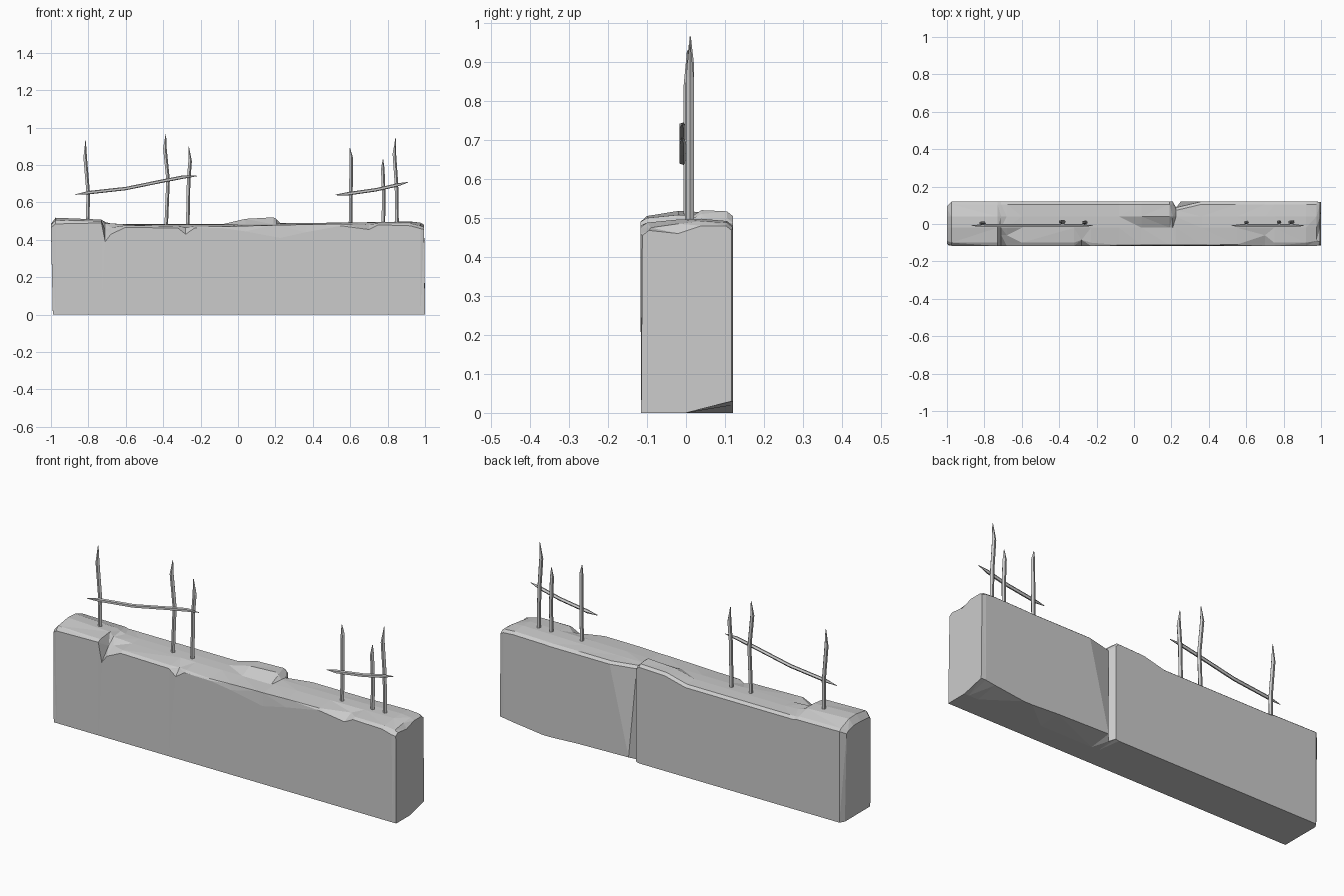
import bpy, bmesh, math
from mathutils import Vector


def make_object(name, bm):
    bmesh.ops.recalc_face_normals(bm, faces=bm.faces)
    mesh = bpy.data.meshes.new(name)
    bm.to_mesh(mesh)
    bm.free()
    obj = bpy.data.objects.new(name, mesh)
    bpy.context.collection.objects.link(obj)
    return obj


def loft(name, rings):
    """Closed skin over a row of equal rings, triangulated for flat facets."""
    bm = bmesh.new()
    rows = [[bm.verts.new(p) for p in ring] for ring in rings]
    n = len(rows[0])
    for a, b in zip(rows, rows[1:]):
        for i in range(n):
            j = (i + 1) % n
            bm.faces.new((a[i], a[j], b[j], b[i]))
    bm.faces.new(rows[0])
    bm.faces.new(rows[-1])
    bmesh.ops.triangulate(bm, faces=bm.faces[:])
    return make_object(name, bm)


def section(x, front=-0.117, f_face=0.468, f_in=-0.1, f_top=0.477, mid=0.482,
            ridge=0.484, b_top=0.482, back=0.12, base=0.0, foot=None):
    """One cross-section: heights of the chipped top edge, front to back."""
    foot = x if foot is None else foot
    return [(foot, -0.115, 0), (x, front, f_face), (x, f_in, f_top),
            (x, -0.02, mid), (x, 0.04, ridge), (x, back - 0.015, b_top),
            (x, back, b_top - 0.012), (foot, back, base), (foot, 0.0, 0)]


# Broken wall slab: raised left end, chipped front edge, central lump, rear crack
loft("broken_wall", [
    section(-1.0, -0.105, 0.465, -0.09, 0.48, 0.485, 0.485, 0.475, 0.095, foot=-0.99),
    section(-0.975, f_face=0.485, f_top=0.505, mid=0.518, ridge=0.515, b_top=0.49),
    section(-0.73, f_face=0.49, f_top=0.50, mid=0.508, ridge=0.505, b_top=0.487),
    section(-0.71, f_face=0.39, f_in=-0.06, f_top=0.455, mid=0.487, ridge=0.495),
    section(-0.68, f_face=0.43, f_in=-0.06, f_top=0.465, mid=0.487, ridge=0.487),
    section(-0.60, f_face=0.467),
    section(-0.32, f_face=0.462, f_top=0.472),
    section(-0.28, f_face=0.43, f_in=-0.085, f_top=0.466),
    section(-0.23, f_face=0.464, f_top=0.472),
    section(-0.08, f_face=0.462, f_in=-0.112, f_top=0.47),
    section(0.04, f_face=0.445, f_in=-0.112, f_top=0.474, ridge=0.512, b_top=0.512),
    section(0.19, f_face=0.417, f_in=-0.112, f_top=0.478, ridge=0.52, b_top=0.517),
    section(0.207, f_face=0.413, f_in=-0.112, f_top=0.478, ridge=0.51, b_top=0.50, base=0.005),
    section(0.225, f_face=0.41, f_in=-0.112, f_top=0.478, mid=0.487, ridge=0.49, b_top=0.487, back=0.088),
    section(0.36, f_face=0.44, f_in=-0.112, f_top=0.482, mid=0.49, ridge=0.49, b_top=0.487, base=0.015, foot=0.25),
    section(0.55, f_face=0.475, f_in=-0.11, f_top=0.484, mid=0.492, ridge=0.492, b_top=0.487, base=0.008),
    section(0.70, f_face=0.455, f_in=-0.06, f_top=0.482, mid=0.493, ridge=0.494, b_top=0.487),
    section(0.75, f_face=0.48, f_top=0.488, mid=0.494, ridge=0.495, b_top=0.489),
    section(0.92, f_face=0.475, f_top=0.488, mid=0.496, ridge=0.498, b_top=0.492, base=0.02),
    section(0.975, f_face=0.46, f_in=-0.09, f_top=0.475, mid=0.485, ridge=0.492, b_top=0.488, base=0.028),
    section(0.995, -0.112, 0.455, -0.095, 0.468, 0.46, 0.48, 0.48, 0.117, 0.03, foot=1.0),
])


def rod(name, path, y, radius, cross=False):
    """Bent five-sided bar through (x, z) points, with a pointed far end."""
    rings = []
    for k, (x, z) in enumerate(path):
        tip = k == len(path) - 1 or (cross and k == 0)
        r = radius * (0.15 if tip else 1.0)
        ring = []
        for i in range(5):
            a = math.tau * i / 5
            u, v = r * math.cos(a), r * math.sin(a)
            ring.append((x, y + u, z + v) if cross else (x + u, y + v, z))
        rings.append(ring)
    loft(name, rings)


# Upright reinforcing bars
uprights = [
    (0.004, [(-0.805, 0.45), (-0.802, 0.65), (-0.818, 0.84), (-0.815, 0.93)]),
    (0.011, [(-0.386, 0.45), (-0.375, 0.72), (-0.392, 0.89), (-0.386, 0.965)]),
    (0.008, [(-0.27, 0.45), (-0.265, 0.72), (-0.257, 0.82), (-0.264, 0.90)]),
    (0.008, [(0.60, 0.45), (0.603, 0.68), (0.604, 0.84), (0.598, 0.89)]),
    (0.010, [(0.776, 0.45), (0.778, 0.65), (0.773, 0.78), (0.775, 0.83)]),
    (0.010, [(0.85, 0.45), (0.846, 0.70), (0.835, 0.86), (0.843, 0.945)]),
]
for i, (y, path) in enumerate(uprights):
    rod(f"upright_bar_{i + 1}", path, y, 0.0105)

# Bent cross bars
rod("cross_bar_left", [(-0.87, 0.642), (-0.80, 0.652), (-0.60, 0.674),
                       (-0.40, 0.715), (-0.29, 0.736), (-0.22, 0.741)], -0.009, 0.0095, True)
rod("cross_bar_right", [(0.52, 0.64), (0.58, 0.645), (0.74, 0.668),
                        (0.85, 0.693), (0.91, 0.708)], -0.009, 0.0095, True)
